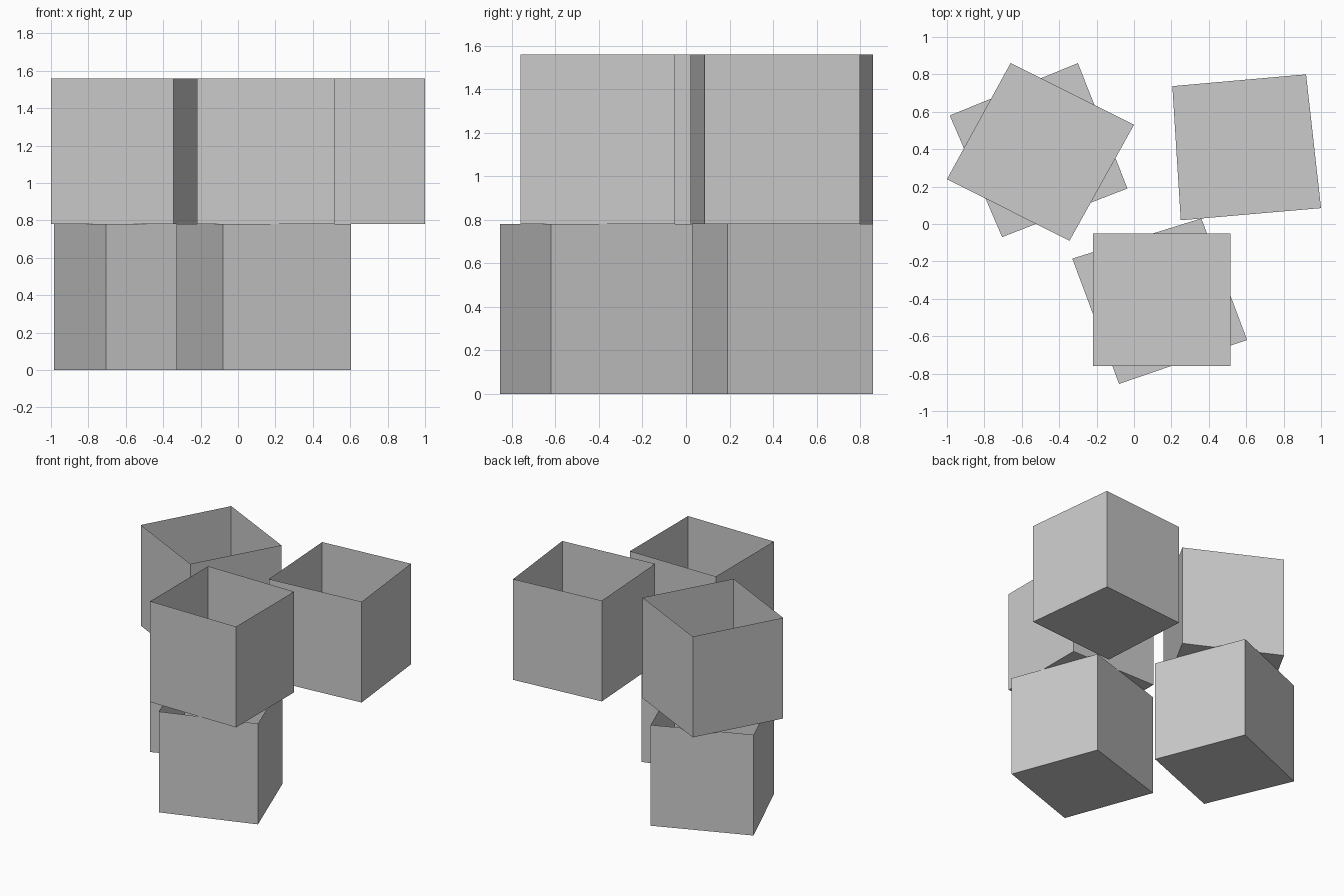
import bpy, bmesh

if "Cube" in bpy.data.objects:
    bpy.data.objects.remove(bpy.data.objects["Cube"])

BOX_H = 0.78

def open_box(name, corners, z):
    """Thin-walled box with a floor and no lid; corners run counter-clockwise."""
    bm = bmesh.new()
    low = [bm.verts.new((x, y, z)) for x, y in corners]
    top = [bm.verts.new((x, y, z + BOX_H)) for x, y in corners]
    bm.faces.new(low[::-1])
    for i in range(4):
        j = (i + 1) % 4
        bm.faces.new((low[i], low[j], top[j], top[i]))
    mesh = bpy.data.meshes.new(name)
    bm.to_mesh(mesh)
    bm.free()
    obj = bpy.data.objects.new(name, mesh)
    bpy.context.collection.objects.link(obj)
    return obj

# Bottom layer
open_box("lower_left_box",
         [(-0.705, -0.07), (-0.035, 0.19), (-0.30, 0.86), (-0.985, 0.58)], 0)
open_box("lower_front_box",
         [(-0.08, -0.855), (0.605, -0.62), (0.36, 0.03), (-0.33, -0.185)], 0)

# Top layer, slightly hand-placed and skewed
open_box("upper_left_box",
         [(-0.345, -0.09), (0.0, 0.53), (-0.66, 0.86), (-1.0, 0.24)], BOX_H)
open_box("upper_front_box",
         [(-0.22, -0.76), (0.515, -0.76), (0.515, -0.05), (-0.22, -0.05)], BOX_H)
open_box("upper_back_box",
         [(0.25, 0.02), (1.0, 0.085), (0.92, 0.80), (0.205, 0.737)], BOX_H)
